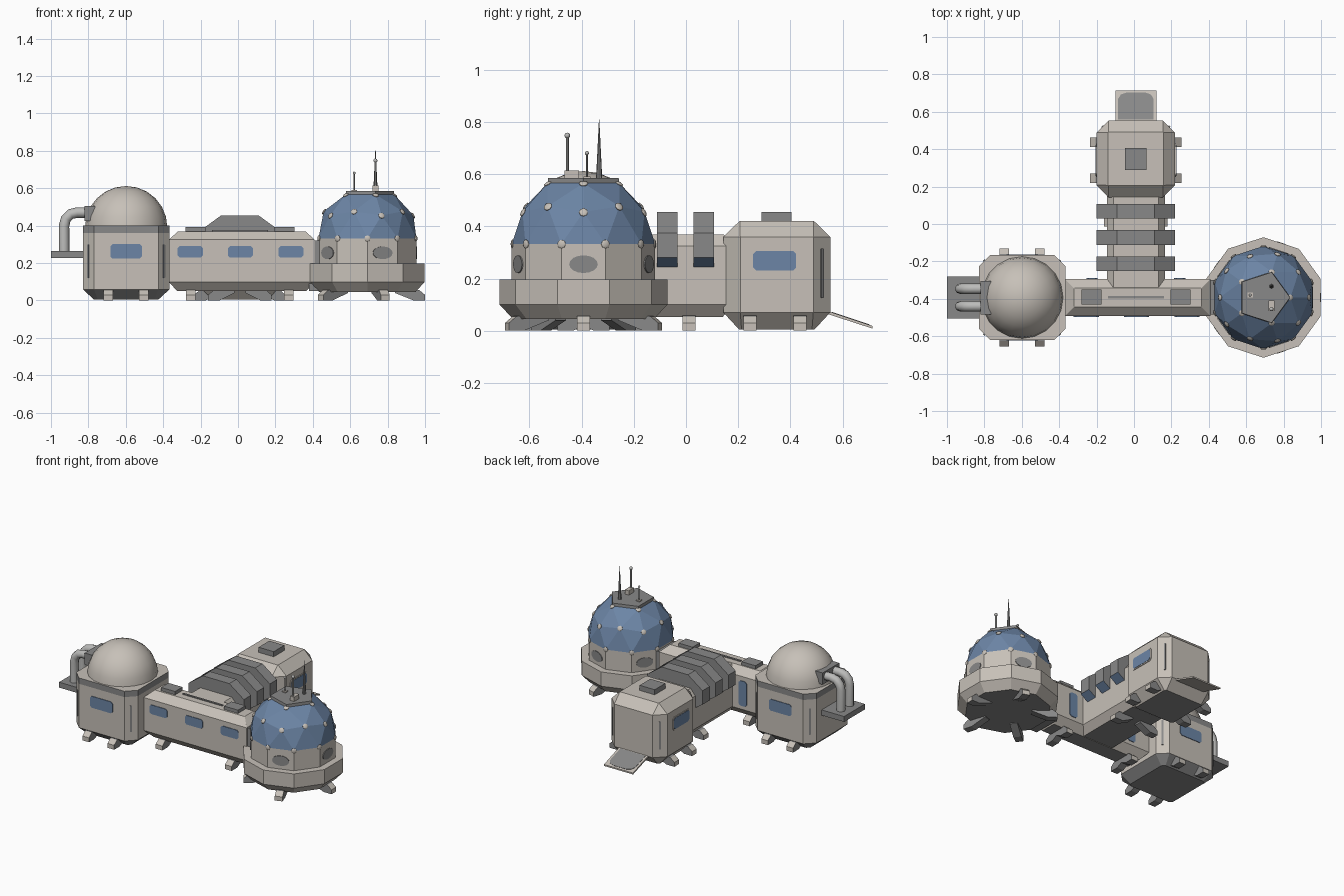
import bpy, bmesh, math
from math import pi, sin, cos, radians
from mathutils import Vector

cube = bpy.data.objects.get("Cube")
if cube:
    bpy.data.objects.remove(cube, do_unlink=True)


def material(name, rgb):
    m = bpy.data.materials.new(name)
    m.use_nodes = True
    color = (*rgb, 1)
    m.diffuse_color = color
    m.node_tree.nodes["Principled BSDF"].inputs["Base Color"].default_value = color
    return m


TAN = material("warm_hull", (0.57, 0.53, 0.48))
GREY = material("mid_grey", (0.25, 0.25, 0.25))
BLUE = material("blue_glass", (0.15, 0.235, 0.38))
PALE = material("pale_metal", (0.5, 0.5, 0.49))


def finish(name, bm, mats, rule=None, loc=(0, 0, 0), rot=(0, 0, 0)):
    bmesh.ops.recalc_face_normals(bm, faces=bm.faces)
    bm.normal_update()
    if rule:
        for f in bm.faces:
            f.material_index = rule(f)
    me = bpy.data.meshes.new(name)
    bm.to_mesh(me)
    bm.free()
    for m in mats:
        me.materials.append(m)
    ob = bpy.data.objects.new(name, me)
    ob.location, ob.rotation_euler = loc, rot
    bpy.context.collection.objects.link(ob)
    return ob


def loft(name, rings, mats, rule=None):
    """Skin a stack of equal-length rings of 3D points, capped at both ends."""
    bm = bmesh.new()
    loops = [[bm.verts.new(p) for p in r] for r in rings]
    n = len(loops[0])
    for a, b in zip(loops, loops[1:]):
        for i in range(n):
            j = (i + 1) % n
            bm.faces.new((a[i], a[j], b[j], b[i]))
    bm.faces.new(loops[0])
    bm.faces.new(loops[-1])
    return finish(name, bm, mats, rule)


def oct_ring(cx, cy, hx, hy, cut, z):
    c = max(cut, 0.002)
    q = [(hx, hy - c), (hx - c, hy), (c - hx, hy), (-hx, hy - c),
         (-hx, c - hy), (c - hx, -hy), (hx - c, -hy), (hx, c - hy)]
    return [(cx + x, cy + y, z) for x, y in q]


def block(name, cx, cy, hx, hy, levels, rule=None):
    """Levels are (height, inset, corner cut)."""
    rings = [oct_ring(cx, cy, hx - i, hy - i, c, z) for z, i, c in levels]
    return loft(name, rings, [TAN, GREY], rule or (lambda f: int(f.normal.z < -0.9)))


def prism(name, pts, depth, loc, rot, mats, rule=None):
    """Outline in local XZ, thickened along local Y."""
    bm = bmesh.new()
    a = [bm.verts.new((u, -depth / 2, v)) for u, v in pts]
    b = [bm.verts.new((u, depth / 2, v)) for u, v in pts]
    n = len(pts)
    bm.faces.new(a)
    bm.faces.new(b)
    for i in range(n):
        bm.faces.new((a[i], a[(i + 1) % n], b[(i + 1) % n], b[i]))
    rot = rot if isinstance(rot, tuple) else (0, 0, rot)
    return finish(name, bm, mats, rule, loc, rot)


def box(name, x, y, z, mat):
    (x0, x1), (y0, y1), (z0, z1) = x, y, z
    return prism(name, [(x0, z0), (x1, z0), (x1, z1), (x0, z1)], y1 - y0,
                 (0, (y0 + y1) / 2, 0), 0, [mat])


def panel(name, loc, angle, w, h, mat, cut=0.012):
    pts = [(p[0], p[1]) for p in oct_ring(0, 0, w / 2, h / 2, cut, 0)]
    prism(name, pts, 0.008, loc, radians(angle + 90), [mat])


def leg(name, x, y, angle, length=0.14):
    """Splayed foot; (x, y) is its outer tip and angle points outward."""
    pts = [(0, 0), (0, 0.03), (-0.03, 0.055), (-length, 0.07), (-length, 0.04), (-0.06, 0)]
    prism(name, pts, 0.05, (x, y, 0), radians(angle), [GREY, TAN],
          lambda f: int(f.normal.x > 0.5))


def rod(name, x, y, z0, z1, r0, r1, mat, sides=10):
    rings = [[(x + r * cos(2 * pi * k / sides), y + r * sin(2 * pi * k / sides), z)
              for k in range(sides)] for r, z in ((r0, z0), (r1, z1))]
    return loft(name, rings, [mat])


def ball(name, loc, r, mat, segs=10):
    bm = bmesh.new()
    bmesh.ops.create_uvsphere(bm, u_segments=segs, v_segments=segs // 2 + 1, radius=r)
    for f in bm.faces:
        f.smooth = True
    return finish(name, bm, [mat], loc=loc)


AX, CY = 0.01, -0.393   # stem axis and corridor line

# Main corridor and stem
block("corridor", 0.02, CY, 0.39, 0.1,
      [(0.05, 0.045, 0), (0.1, 0, 0), (0.325, 0, 0), (0.37, 0.05, 0)])
block("stem", AX, -0.12, 0.155, 0.3,
      [(0.052, 0.04, 0), (0.1, 0, 0), (0.325, 0, 0), (0.368, 0.035, 0)])
for x in (-0.255, 0.013, 0.283):
    panel("corridor_window", (x, CY - 0.1, 0.26), -90, 0.135, 0.062, BLUE)
for s in (-1, 1):
    panel("corridor_rear_window", (AX + s * 0.235, CY + 0.1, 0.21), 90, 0.06, 0.17, BLUE)
    x = AX + s * 0.238
    box("roof_panel", (x - 0.053, x + 0.053), (-0.43, -0.35), (0.365, 0.393), GREY)
    for t in (-1, 1):
        leg("corridor_leg", AX + s * 0.262, CY + t * 0.1, 90 * t)
    leg("stem_leg", AX + s * 0.17, 0.012, 90 - 90 * s)
box("roof_rail", (-0.14, 0.16), (-0.398, -0.385), (0.365, 0.376), GREY)

# Ribs over the stem, glazed on their lower slopes
half = [(0.1, 0.455), (0.21, 0.375), (0.21, 0.28), (0.15, 0.24)]
rib = half + [(-x, z) for x, z in reversed(half)]
for y in (-0.212, -0.072, 0.068):
    prism("stem_rib", rib, 0.078, (AX, y, 0), 0, [GREY, BLUE],
          lambda f: int(f.normal.z < -0.3))

# Rear airlock module with ramp
block("airlock_module", AX, 0.348, 0.21, 0.205,
      [(0.005, 0.06, 0.01), (0.07, 0, 0.065), (0.36, 0, 0.065), (0.42, 0.062, 0)])
box("airlock_hatch", (-0.047, 0.067), (0.29, 0.405), (0.41, 0.455), GREY)
for s in (-1, 1):
    panel("airlock_window_frame", (AX + s * 0.21, 0.34, 0.268), 90 - 90 * s, 0.18, 0.09, TAN)
    panel("airlock_window", (AX + s * 0.212, 0.34, 0.268), 90 - 90 * s, 0.165, 0.075, BLUE)
    panel("airlock_corner_slot", (AX + s * 0.178, 0.521, 0.22), 90 - 45 * s, 0.012, 0.19, GREY, 0)
    for y in (0.245, 0.437):
        leg("airlock_leg", AX + s * 0.245, y, 90 - 90 * s)
prism("ramp", [(-0.02, 0.08), (0.165, 0.018), (0.165, 0.008), (-0.02, 0.068)], 0.22,
      (AX, 0.55, 0), pi / 2, [TAN])
tread = [(-0.095, -0.075), (0.095, -0.075), (0.095, 0.04), (0.08, 0.065), (0.05, 0.076),
         (-0.05, 0.076), (-0.08, 0.065), (-0.095, 0.04)]
prism("ramp_tread", tread, 0.006, (AX, 0.63, 0.0455), (radians(-108.5), 0, 0), [GREY])

# Storage module with smooth dome
TX = -0.598
block("storage_module", TX, CY, 0.232, 0.227,
      [(0.005, 0.06, 0.02), (0.06, 0, 0.06), (0.36, 0, 0.06), (0.4, 0, 0.06)],
      lambda f: int(f.normal.z < -0.3 or (f.calc_center_median().z > 0.365 and f.normal.z < 0.5)))
bm = bmesh.new()
bmesh.ops.create_uvsphere(bm, u_segments=20, v_segments=12, radius=0.22)
bmesh.ops.delete(bm, geom=[v for v in bm.verts if v.co.z < -0.01], context="VERTS")
for f in bm.faces:
    f.smooth = True
finish("storage_dome", bm, [TAN], loc=(TX, CY, 0.392))
for t in (-1, 1):
    panel("storage_window", (TX, CY + t * 0.227, 0.263), 90 * t, 0.17, 0.078, BLUE)
    for s in (-1, 1):
        leg("storage_leg", TX + s * 0.095, CY + t * 0.262, 90 * t)
        panel("storage_corner_slot", (TX + s * 0.202, CY + t * 0.197, 0.21),
              math.degrees(math.atan2(t, s)), 0.012, 0.18, GREY, 0)

# Pipes, bracket and shelf on the storage module
box("pipe_shelf", (-1, -0.82), (-0.505, -0.28), (0.228, 0.265), GREY)
box("pipe_bracket", (-0.82, -0.765), (-0.485, -0.305), (0.425, 0.505), GREY)
for y in (-0.44, -0.346):
    cu = bpy.data.curves.new("pipe", "CURVE")
    cu.dimensions = "3D"
    cu.bevel_depth, cu.bevel_resolution = 0.028, 2
    path = [(-0.93, 0.25), (-0.93, 0.4), (-0.92, 0.437), (-0.895, 0.462), (-0.86, 0.47), (-0.79, 0.47)]
    sp = cu.splines.new("POLY")
    sp.points.add(len(path) - 1)
    for p, (x, z) in zip(sp.points, path):
        p.co = (x, y, z, 1)
    cu.materials.append(PALE)
    bpy.context.collection.objects.link(bpy.data.objects.new("pipe", cu))

# Observatory: ten-sided base and wall
DX = 0.692


def ten(r, z):
    return [(DX + r * cos(radians(18 + 36 * k)), CY + r * sin(radians(18 + 36 * k)), z)
            for k in range(10)]


down = lambda f: int(f.normal.z < -0.9)
loft("observatory_base", [ten(0.27, 0.045), ten(0.322, 0.1), ten(0.322, 0.197)], [TAN, GREY], down)
loft("observatory_wall", [ten(0.275, 0.19), ten(0.275, 0.332)], [TAN])
box("observatory_collar", (0.38, 0.445), (-0.485, -0.3), (0.05, 0.322), GREY)
oval = [(0.055 * cos(pi * k / 8), 0.034 * sin(pi * k / 8)) for k in range(16)]
for k in range(5):
    a = radians(72 * k)
    d = Vector((cos(a), sin(a), 0))
    c = Vector((DX, CY, 0))
    prism("porthole", oval, 0.008, c + d * 0.262 + Vector((0, 0, 0.255)), a + pi / 2, [GREY])
    tip = c + d * 0.308
    leg("observatory_leg", tip.x, tip.y, 72 * k, 0.16)

# Faceted glass dome with joint studs
bm = bmesh.new()
bmesh.ops.create_icosphere(bm, subdivisions=2, radius=0.275)
bmesh.ops.delete(bm, geom=[v for v in bm.verts if v.co.z < -0.01 or v.co.z > 0.26], context="VERTS")
joints = [v.co.copy() for v in bm.verts]
finish("glass_dome", bm, [BLUE], loc=(DX, CY, 0.332))
for j in joints:
    stud = ball("dome_stud", j * 0.992 + Vector((DX, CY, 0.332)), 0.016, TAN, 8)
    stud.rotation_euler = j.to_track_quat("Z", "Y").to_euler()
    stud.scale = (1.1, 1.1, 0.4)

# Roof cap and antennas
rod("dome_cap", DX, CY, 0.558, 0.585, 0.145, 0.142, GREY, 5)
box("antenna_box", (0.72, 0.75), (-0.465, -0.41), (0.58, 0.615), TAN)
rod("tall_antenna", 0.735, -0.455, 0.58, 0.745, 0.006, 0.006, PALE)
ball("tall_antenna_tip", (0.735, -0.455, 0.748), 0.011, PALE)
rod("spike_antenna", 0.735, -0.333, 0.58, 0.81, 0.012, 0.0008, GREY, 8)
box("short_antenna_foot", (0.608, 0.635), (-0.393, -0.366), (0.58, 0.592), TAN)
rod("short_antenna", 0.621, -0.38, 0.58, 0.68, 0.004, 0.004, GREY)
ball("short_antenna_tip", (0.621, -0.38, 0.681), 0.008, PALE)
